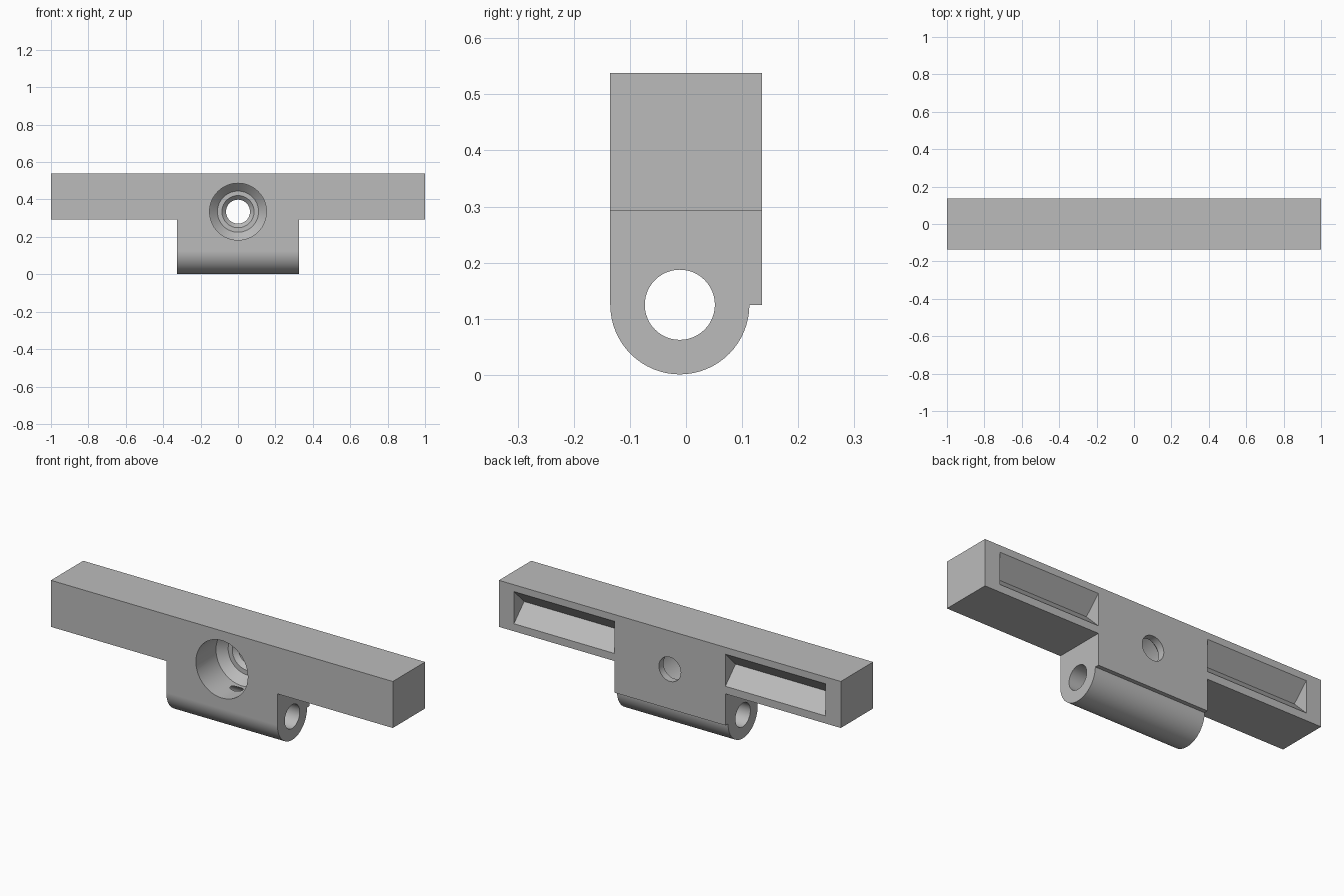
import bpy, bmesh
from math import pi, sin, cos, radians

cube = bpy.data.objects.get("Cube")
if cube:
    bpy.data.objects.remove(cube, do_unlink=True)

HALF_Y, TOP, BAR_Z, HUB_X = 0.135, 0.538, 0.292, 0.325
PIN_Y, PIN_Z, PIN_R, BARREL_R = -0.011, 0.125, 0.0625, 0.124
SCREW_Z = 0.335
SEGMENTS = 64

grey = bpy.data.materials.new("mid grey")
grey.use_nodes = True
grey.diffuse_color = (0.5, 0.5, 0.5, 1)
grey.node_tree.nodes["Principled BSDF"].inputs["Base Color"].default_value = (0.5, 0.5, 0.5, 1)


def finish(name, bm):
    bmesh.ops.recalc_face_normals(bm, faces=bm.faces)
    mesh = bpy.data.meshes.new(name)
    bm.to_mesh(mesh)
    bm.free()
    mesh.materials.append(grey)
    obj = bpy.data.objects.new(name, mesh)
    bpy.context.collection.objects.link(obj)
    return obj


def prism(name, profile, x0, x1):
    """Extrude a closed (y, z) profile along x."""
    bm = bmesh.new()
    face = bm.faces.new([bm.verts.new((x0, y, z)) for y, z in profile])
    extruded = bmesh.ops.extrude_face_region(bm, geom=[face])["geom"]
    moved = [v for v in extruded if isinstance(v, bmesh.types.BMVert)]
    bmesh.ops.translate(bm, verts=moved, vec=(x1 - x0, 0, 0))
    return finish(name, bm)


def turned(name, profile, z):
    """Stack rings of (radius, y) into a closed solid around the y axis."""
    bm = bmesh.new()
    angles = [2 * pi * i / SEGMENTS for i in range(SEGMENTS)]
    rings = [[bm.verts.new((r * cos(a), y, z + r * sin(a))) for a in angles]
             for r, y in profile]
    for low, high in zip(rings, rings[1:]):
        for i in range(SEGMENTS):
            j = (i + 1) % SEGMENTS
            bm.faces.new((low[i], low[j], high[j], high[i]))
    bm.faces.new(rings[0])
    bm.faces.new(rings[-1])
    return finish(name, bm)


def arc(radius, start, end, steps):
    return [(PIN_Y + radius * cos(a), PIN_Z + radius * sin(a))
            for a in (start + (end - start) * i / steps for i in range(steps + 1))]


def combine(target, tool, operation):
    mod = target.modifiers.new(operation.title(), "BOOLEAN")
    mod.operation, mod.object, mod.solver = operation, tool, "EXACT"
    bpy.context.view_layer.objects.active = target
    bpy.ops.object.modifier_apply(modifier=mod.name)
    bpy.data.objects.remove(tool, do_unlink=True)


# Long cross bar
body = prism("hinge_bracket", [(-HALF_Y, BAR_Z), (HALF_Y, BAR_Z),
                               (HALF_Y, TOP), (-HALF_Y, TOP)], -1, 1)

# Central hub with rounded hinge barrel and a small ledge at the back
hub_profile = [(-HALF_Y, TOP)] + arc(BARREL_R, -pi, 0, 32) + [(HALF_Y, PIN_Z), (HALF_Y, TOP)]
combine(body, prism("hub", hub_profile, -HUB_X, HUB_X), "UNION")

# V-shaped pockets in the back of each arm
groove = [(HALF_Y + 0.01, 0.322), (HALF_Y + 0.01, 0.512), (HALF_Y - 0.085, 0.417)]
for side in (-1, 1):
    combine(body, prism("pocket", groove, side * HUB_X, side * 0.912), "DIFFERENCE")

# Hinge pin bore
combine(body, prism("pin_bore", arc(PIN_R, 0, 2 * pi * 47 / 48, 47), -0.5, 0.5), "DIFFERENCE")

# Stepped and countersunk screw hole
screw = [(0.152, -0.2), (0.152, 0.033), (0.11, 0.075), (0.086, 0.075),
         (0.064, 0.097), (0.064, 0.2)]
combine(body, turned("screw_hole", screw, SCREW_Z), "DIFFERENCE")

# Smooth round surfaces, crisp edges
bpy.ops.object.select_all(action="DESELECT")
body.select_set(True)
bpy.context.view_layer.objects.active = body
bpy.ops.object.shade_smooth_by_angle(angle=radians(30))
weighted = body.modifiers.new("Weighted normals", "WEIGHTED_NORMAL")
weighted.keep_sharp = True
